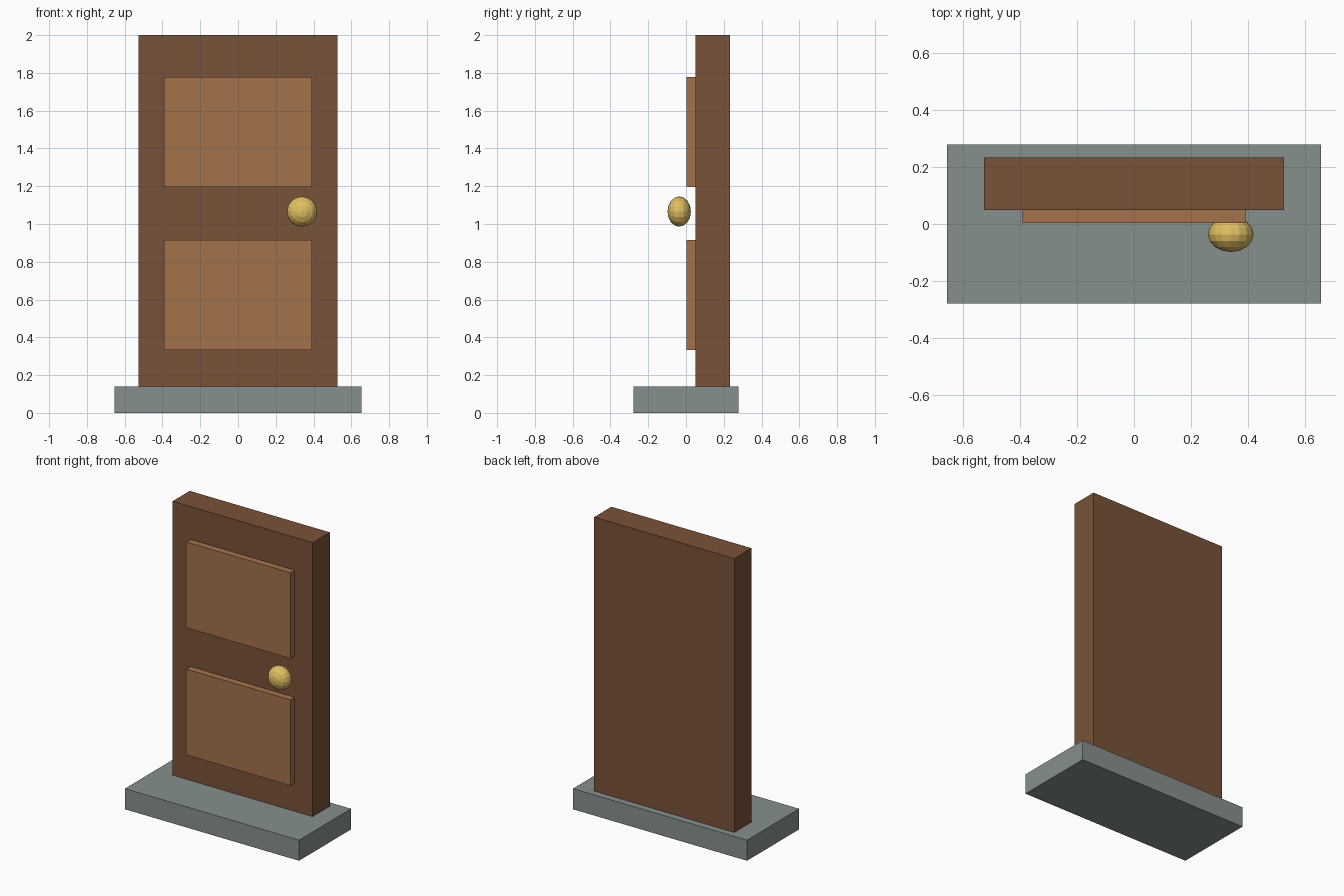
import bpy
from math import pi

if "Cube" in bpy.data.objects:
    bpy.data.objects.remove(bpy.data.objects["Cube"])


def material(name, rgb):
    m = bpy.data.materials.new(name)
    m.diffuse_color = (*rgb, 1)
    m.use_nodes = True
    m.node_tree.nodes["Principled BSDF"].inputs["Base Color"].default_value = m.diffuse_color
    return m


def box(name, x, y, z, mat):
    """Box from (min, max) extents on each axis."""
    bpy.ops.mesh.primitive_cube_add(size=1, location=[sum(a) / 2 for a in (x, y, z)])
    ob = bpy.context.object
    ob.name = name
    ob.scale = [a[1] - a[0] for a in (x, y, z)]
    bpy.ops.object.transform_apply(location=False, rotation=False, scale=True)
    ob.data.materials.append(mat)
    return ob


stone = material("stone", (0.24, 0.28, 0.27))
dark_wood = material("dark_wood", (0.19, 0.085, 0.04))
light_wood = material("light_wood", (0.37, 0.17, 0.07))
brass = material("brass", (0.75, 0.52, 0.12))

# Doorstep and door slab
box("doorstep", (-0.654, 0.654), (-0.279, 0.279), (0, 0.14), stone)
box("door_slab", (-0.526, 0.526), (0.049, 0.233), (0.14, 2.0), dark_wood)

# Raised panels
for name, z in (("lower_panel", (0.332, 0.914)), ("upper_panel", (1.195, 1.777))):
    box(name, (-0.391, 0.391), (0.003, 0.052), z, light_wood)

# Knob: flattened faceted ball with its pole facing forward
bpy.ops.mesh.primitive_uv_sphere_add(segments=16, ring_count=8, radius=1,
                                     location=(0.339, -0.036, 1.066),
                                     rotation=(pi / 2, 0, 0))
knob = bpy.context.object
knob.name = "door_knob"
knob.scale = (0.08, 0.08, 0.062)
bpy.ops.object.transform_apply(location=False, rotation=True, scale=True)
knob.data.materials.append(brass)
